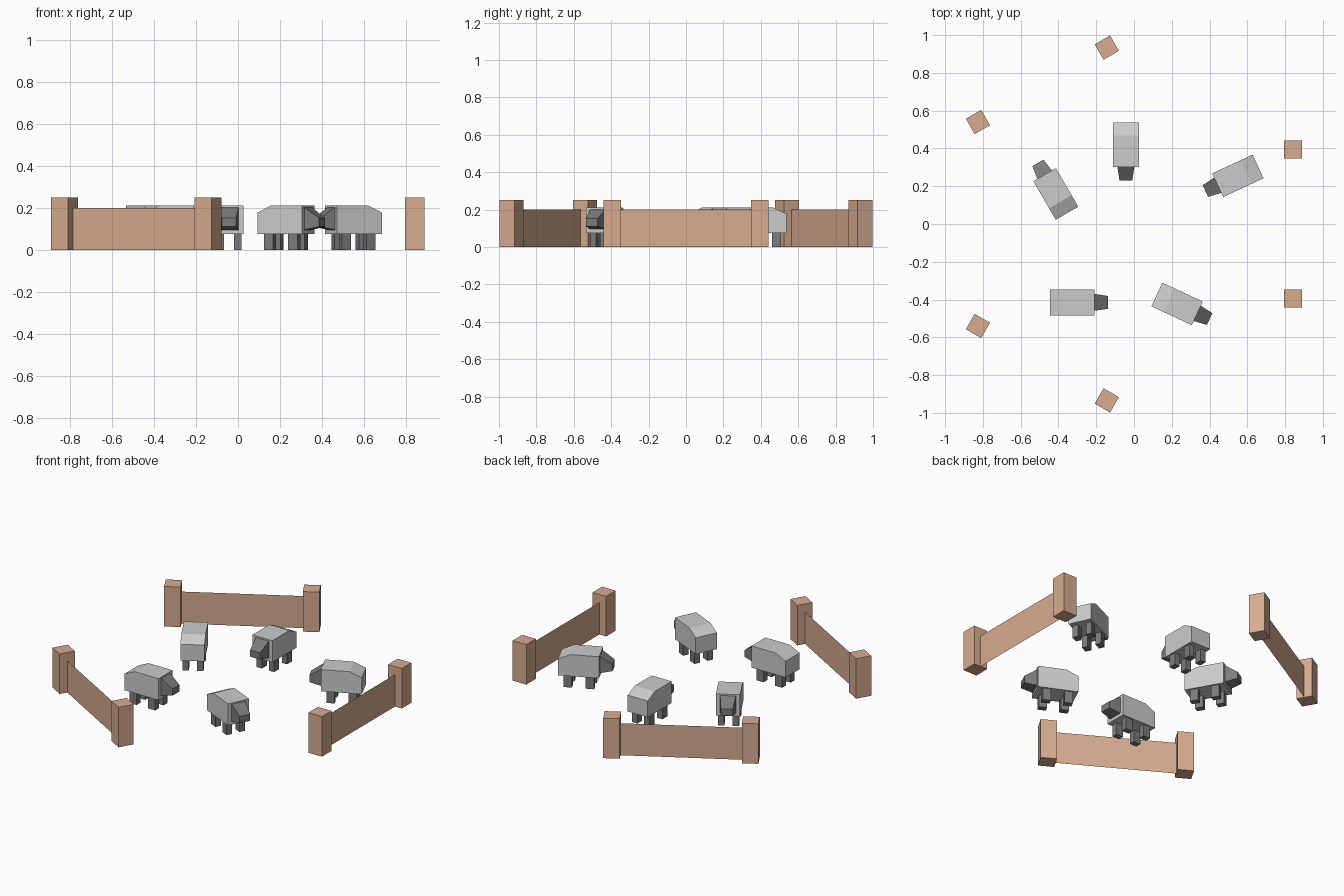
import bpy, bmesh, math
from mathutils import Matrix, Vector

if "Cube" in bpy.data.objects:
    bpy.data.objects.remove(bpy.data.objects["Cube"])


def material(name, color):
    m = bpy.data.materials.new(name)
    m.diffuse_color = color
    m.use_nodes = True
    m.node_tree.nodes["Principled BSDF"].inputs["Base Color"].default_value = m.diffuse_color
    return m


WOOD = material("wood", (0.68, 0.41, 0.28, 1))
DARK = material("dark_grey", (0.2, 0.2, 0.2, 1))


def finish(name, bm, matrix, mat=None):
    bmesh.ops.recalc_face_normals(bm, faces=bm.faces)
    mesh = bpy.data.meshes.new(name)
    bm.to_mesh(mesh)
    bm.free()
    obj = bpy.data.objects.new(name, mesh)
    bpy.context.collection.objects.link(obj)
    obj.matrix_world = matrix
    if mat:
        mesh.materials.append(mat)
    return obj


def loft(name, rings, matrix, mat=None):
    """Closed solid skinned between two matching rings."""
    bm = bmesh.new()
    a, b = [[bm.verts.new(p) for p in ring] for ring in rings]
    bm.faces.new(a)
    bm.faces.new(b)
    n = len(a)
    for i in range(n):
        j = (i + 1) % n
        bm.faces.new((a[i], a[j], b[j], b[i]))
    return finish(name, bm, matrix, mat)


def box(name, center, size, matrix, mat=None):
    bm = bmesh.new()
    bmesh.ops.create_cube(bm, size=1, matrix=Matrix.Translation(center) @ Matrix.Diagonal((*size, 1)))
    return finish(name, bm, matrix, mat)


def placed(x, y, degrees):
    return Matrix.Translation((x, y, 0)) @ Matrix.Rotation(math.radians(degrees), 4, 'Z')


# Fence section: two square posts joined by a thin panel
def fence(x, y, degrees):
    m = placed(x, y, degrees)
    half = 0.394
    for s in (-1, 1):
        box("fence_post", (s * half, 0, 0.125), (0.094, 0.094, 0.25), m, WOOD)
    bm = bmesh.new()
    e = half - 0.04
    bm.faces.new([bm.verts.new(p) for p in ((-e, 0, 0), (e, 0, 0), (e, 0, 0.2), (-e, 0, 0.2))])
    finish("fence_panel", bm, m, WOOD)


# Sheep facing local +x
def sheep(x, y, degrees):
    m = placed(x, y, degrees)
    # woolly body: side profile with sloping rump, extruded across
    side = [(-0.118, 0.075), (0.118, 0.075), (0.118, 0.21), (-0.048, 0.21), (-0.118, 0.177)]
    loft("sheep_body", [[(px, w, pz) for px, pz in side] for w in (-0.069, 0.069)], m)
    # tapered head
    rings = []
    for px, w, z0, z1 in ((0.115, 0.045, 0.095, 0.203), (0.19, 0.034, 0.11, 0.152)):
        rings.append([(px, -w, z0), (px, w, z0), (px, w, z1), (px, -w, z1)])
    loft("sheep_head", rings, m, DARK)
    # four legs
    for sx in (-1, 1):
        for sy in (-1, 1):
            box("sheep_leg", (sx * 0.064, sy * 0.042, 0.04), (0.048, 0.036, 0.08), m, DARK)


fence(0.842, 0, 90)
fence(-0.485, 0.737, 30)
fence(-0.485, -0.737, -30)

for spot in ((-0.043, 0.42, -90), (0.55, 0.255, 205), (-0.414, 0.159, 120),
             (-0.328, -0.415, 0), (0.228, -0.423, -25)):
    sheep(*spot)
